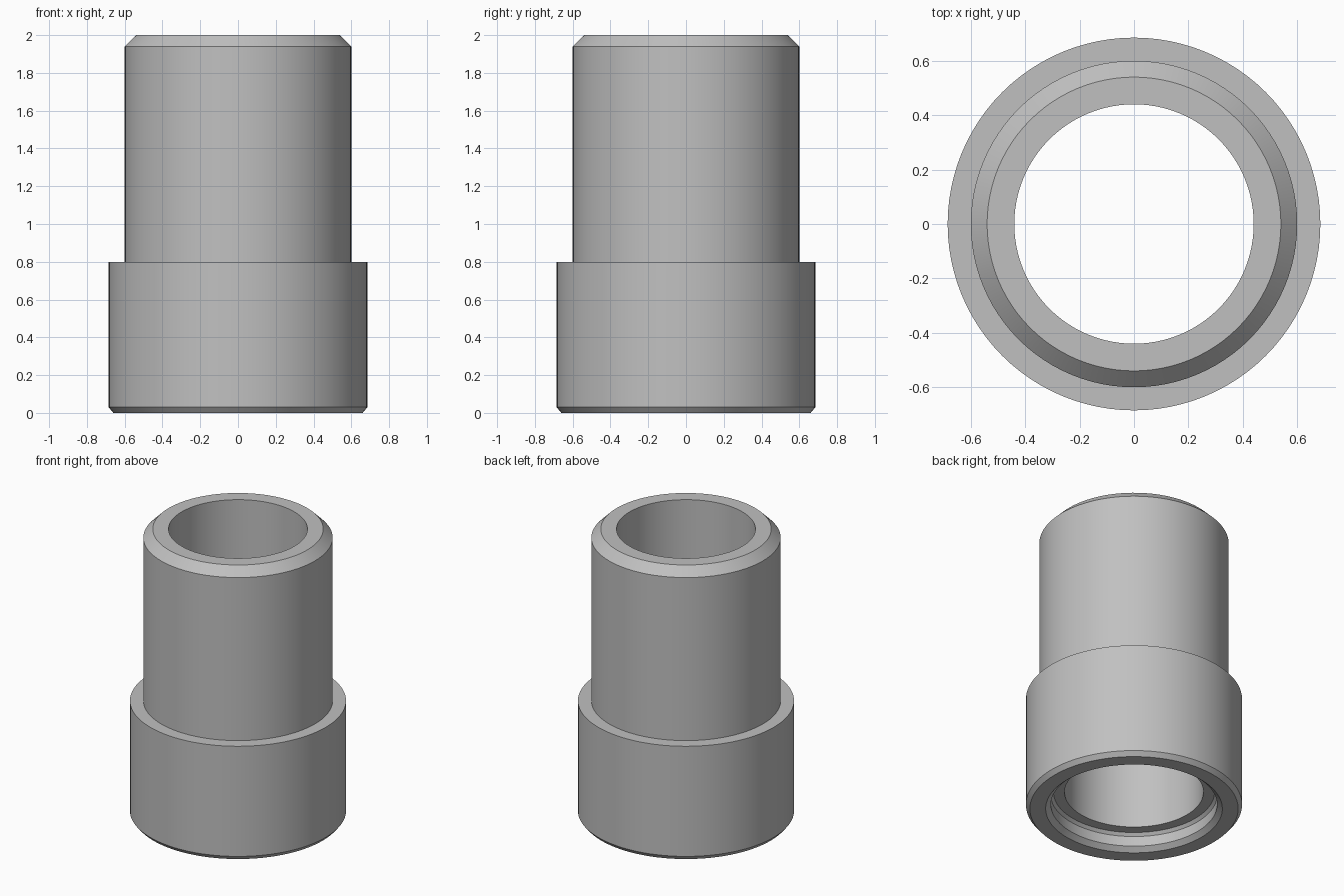
import bpy, bmesh, math
from mathutils import Matrix

cube = bpy.data.objects.get("Cube")
if cube:
    bpy.data.objects.remove(cube, do_unlink=True)

SEGMENTS = 96

# Plain grey metal
grey = bpy.data.materials.new("grey_metal")
grey.use_nodes = True
colour = (0.53, 0.53, 0.53, 1)
grey.diffuse_color = colour
grey.node_tree.nodes["Principled BSDF"].inputs["Base Color"].default_value = colour

# Closed (radius, height) section: outside going up, then the bore and bottom recess
profile = [
    (0.66, 0), (0.685, 0.03), (0.685, 0.8), (0.6, 0.8),      # collar
    (0.6, 1.94), (0.54, 2),                                  # sleeve and top bevel
    (0.44, 2), (0.44, 0.12),                                 # bore
    (0.51, 0.12), (0.527, 0.1), (0.527, 0.03), (0.56, 0),    # stepped recess
]


def lathe(name, section, material):
    bm = bmesh.new()
    rings = []
    for radius, height in section:
        circle = bmesh.ops.create_circle(bm, segments=SEGMENTS, radius=radius,
                                         matrix=Matrix.Translation((0, 0, height)))
        rings.append(circle["verts"])
    for lower, upper in zip(rings, rings[1:] + rings[:1]):
        for i in range(SEGMENTS):
            j = (i + 1) % SEGMENTS
            bm.faces.new((lower[i], lower[j], upper[j], upper[i]))
    bmesh.ops.recalc_face_normals(bm, faces=bm.faces)
    mesh = bpy.data.meshes.new(name)
    bm.to_mesh(mesh)
    bm.free()
    mesh.materials.append(material)
    obj = bpy.data.objects.new(name, mesh)
    bpy.context.collection.objects.link(obj)
    return obj


bushing = lathe("stepped_bushing", profile, grey)
bpy.ops.object.select_all(action="DESELECT")
bushing.select_set(True)
bpy.context.view_layer.objects.active = bushing
bpy.ops.object.shade_smooth_by_angle(angle=math.radians(20))
